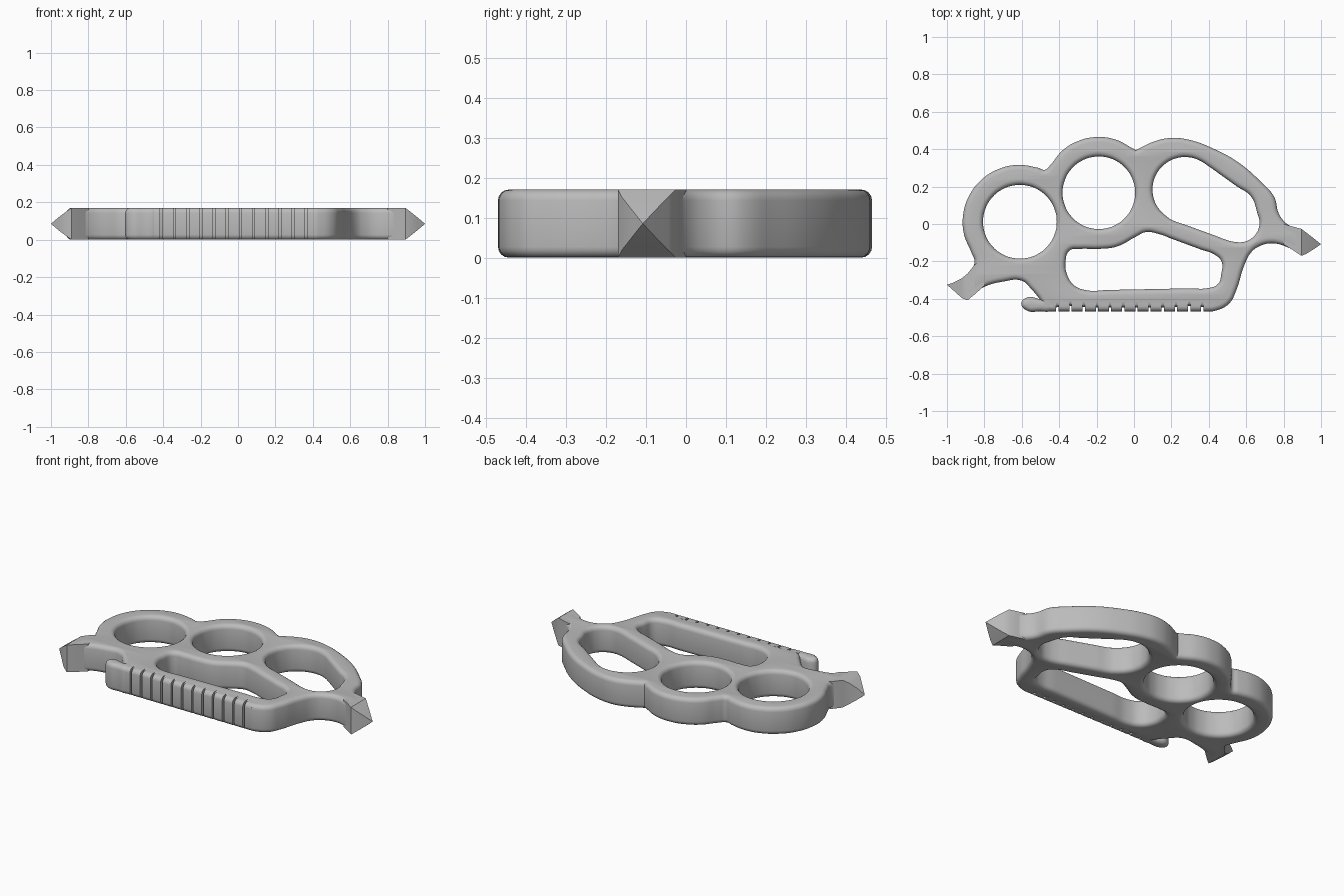
import bpy, bmesh, math

if "Cube" in bpy.data.objects:
    bpy.data.objects.remove(bpy.data.objects["Cube"], do_unlink=True)

HALF = 0.085    # half thickness
ROUND = 0.027   # edge rounding
FRONT = -0.467  # front of the grip ribs

metal = bpy.data.materials.new("grey metal")
metal.use_nodes = True
GREY = (0.5, 0.5, 0.5, 1)
metal.diffuse_color = GREY
metal.node_tree.nodes["Principled BSDF"].inputs["Base Color"].default_value = GREY


def arc(cx, cy, r, a0, a1, step=20):
    n = max(2, round(abs(a1 - a0) / step))
    angles = [math.radians(a0 + (a1 - a0) * i / n) for i in range(n + 1)]
    return [(cx + r * math.cos(a), cy + r * math.sin(a)) for a in angles]


def line(a, b, n=4):
    return [(a[0] + (b[0] - a[0]) * i / n, a[1] + (b[1] - a[1]) * i / n)
            for i in range(n + 1)]


def add_loop(curve, points, sharp=()):
    """Closed smooth loop; points listed in sharp become corners."""
    s = curve.splines.new('BEZIER')
    s.bezier_points.add(len(points) - 1)
    s.use_cyclic_u = True
    for b, p in zip(s.bezier_points, points):
        b.co = (p[0], p[1], 0)
        kind = 'VECTOR' if p in sharp else 'AUTO'
        b.handle_left_type = b.handle_right_type = kind


def mesh_object(name, bm):
    bmesh.ops.recalc_face_normals(bm, faces=bm.faces)
    me = bpy.data.meshes.new(name)
    bm.to_mesh(me)
    bm.free()
    ob = bpy.data.objects.new(name, me)
    bpy.context.collection.objects.link(ob)
    return ob


def activate(ob):
    bpy.ops.object.select_all(action='DESELECT')
    ob.select_set(True)
    bpy.context.view_layer.objects.active = ob


# Outer outline, counter-clockwise from the grip hook; the grip is recessed for ribs
hook_notch = (-0.503, -0.402)
end_l = [(-0.885, -0.395), (-0.885, -0.26)]
end_r = [(0.885, -0.16), (0.885, -0.03)]
valley = (0.01, 0.395)
ring_gap = (-0.475, 0.29)
hook = [(-0.57, -0.392), (-0.603, -0.426), (-0.57, -0.464), (-0.50, FRONT), (-0.45, FRONT)]
recess = line((-0.415, -0.446), (0.375, -0.446))
corner = [(0.40, -0.465), (0.44, -0.462), (0.51, -0.424),
          (0.547, -0.354), (0.59, -0.22), (0.627, -0.151), (0.67, -0.119),
          (0.74, -0.103), (0.82, -0.124)]
shoulder = [(0.82, -0.001), (0.775, 0.054), (0.75, 0.144), (0.68, 0.224),
            (0.563, 0.326), (0.429, 0.401), (0.295, 0.45), (0.198, 0.46),
            (0.107, 0.441)]
tail = [(-0.80, -0.336), (-0.70, -0.308), (-0.60, -0.303), (-0.547, -0.35)]
outline = ([hook_notch] + hook + recess + corner + end_r + shoulder + [valley]
           + arc(-0.188, 0.166, 0.299, 53, 150) + [ring_gap]
           + arc(-0.61, 0.01, 0.306, 72, 212) + [(-0.852, -0.206)]
           + end_l[::-1] + tail)

curve = bpy.data.curves.new("body", 'CURVE')
curve.dimensions = '2D'
curve.fill_mode = 'BOTH'
curve.resolution_u = 6
curve.extrude = HALF - ROUND
curve.bevel_depth = ROUND
curve.bevel_resolution = 3
curve.offset = -ROUND
add_loop(curve, outline, end_l + end_r + [valley, hook_notch])

# Finger holes
add_loop(curve, arc(-0.61, 0.012, 0.197, 0, 340))
add_loop(curve, arc(-0.188, 0.167, 0.194, 0, 340))
add_loop(curve, arc(0.273, 0.184, 0.174, 65, 235)
         + line((0.20, 0.023), (0.51, -0.09))
         + arc(0.565, 0.008, 0.106, 265, 385)
         + line((0.625, 0.148), (0.40, 0.308), 3))

# Palm opening
add_loop(curve, [(-0.345, -0.142), (-0.366, -0.20), (-0.358, -0.27),
                 (-0.32, -0.328)]
         + line((-0.25, -0.355), (0.40, -0.342), 6)
         + [(0.45, -0.32), (0.466, -0.27), (0.468, -0.20)]
         + line((0.43, -0.163), (0.134, -0.054))
         + [(0.064, -0.043), (0.01, -0.068), (-0.09, -0.12),
            (-0.188, -0.133), (-0.29, -0.133)])

body = bpy.data.objects.new("body", curve)
body.location.z = HALF
bpy.context.collection.objects.link(body)
activate(body)
bpy.ops.object.convert(target='MESH')
body = bpy.context.view_layer.objects.active
bm = bmesh.new()
bm.from_mesh(body.data)
bmesh.ops.remove_doubles(bm, verts=bm.verts, dist=0.0004)
bmesh.ops.recalc_face_normals(bm, faces=bm.faces)
bm.to_mesh(body.data)
bm.free()

# Grip ribs: rounded profile swept along x, separated by narrow grooves
top = HALF - 0.0003
profile = [(-0.415, -top)]
profile += arc(FRONT + ROUND, ROUND - top, ROUND, 270, 180)
profile += arc(FRONT + ROUND, top - ROUND, ROUND, 180, 90)
profile += [(-0.415, top)]
PITCH, GAP, FIRST = 0.0705, 0.012, -0.41
bm = bmesh.new()
for i in range(13):
    x0 = FIRST + PITCH * (i - 1) + GAP / 2
    x1 = FIRST + PITCH * i - GAP / 2
    if i == 0:
        x0 = -0.48
    if i == 12:
        x1 = 0.42
    sides = [[bm.verts.new((x, y, HALF + z)) for y, z in profile] for x in (x0, x1)]
    for side in sides:
        bm.faces.new(side)
    for k in range(len(profile)):
        j = (k + 1) % len(profile)
        bm.faces.new((sides[0][k], sides[0][j], sides[1][j], sides[1][k]))
ribs = mesh_object("grip_ribs", bm)


def spike(name, rings, tip):
    """Four-sided point; each ring is x, low y, high y, half height."""
    bm = bmesh.new()
    loops = []
    for x, lo, hi, h in rings:
        loops.append([bm.verts.new((x, y, HALF + z)) for y, z in
                      ((lo, -h), (hi, -h), (hi, h), (lo, h))])
    point = bm.verts.new((tip[0], tip[1], HALF))
    bm.faces.new(loops[0])
    for i in range(4):
        j = (i + 1) % 4
        for a, b in zip(loops, loops[1:]):
            bm.faces.new((a[i], a[j], b[j], b[i]))
        bm.faces.new((loops[-1][i], loops[-1][j], point))
    return mesh_object(name, bm)


left_spike = spike("left_spike", [(0.80, -0.11, 0.0, top),
                                  (0.85, -0.14, -0.014, top),
                                  (0.895, -0.17, -0.026, top),
                                  (0.92, -0.16, -0.045, 0.066),
                                  (0.96, -0.135, -0.076, 0.034)], (1.0, -0.108))
right_spike = spike("right_spike", [(-0.80, -0.33, -0.19, top),
                                    (-0.85, -0.375, -0.215, top),
                                    (-0.89, -0.408, -0.265, top),
                                    (-0.92, -0.396, -0.29, 0.064),
                                    (-0.96, -0.36, -0.311, 0.034)], (-1.0, -0.325))

for ob in (body, ribs, left_spike, right_spike):
    ob.data.materials.clear()
    ob.data.materials.append(metal)
    activate(ob)
    bpy.ops.object.shade_smooth_by_angle(angle=math.radians(35))
